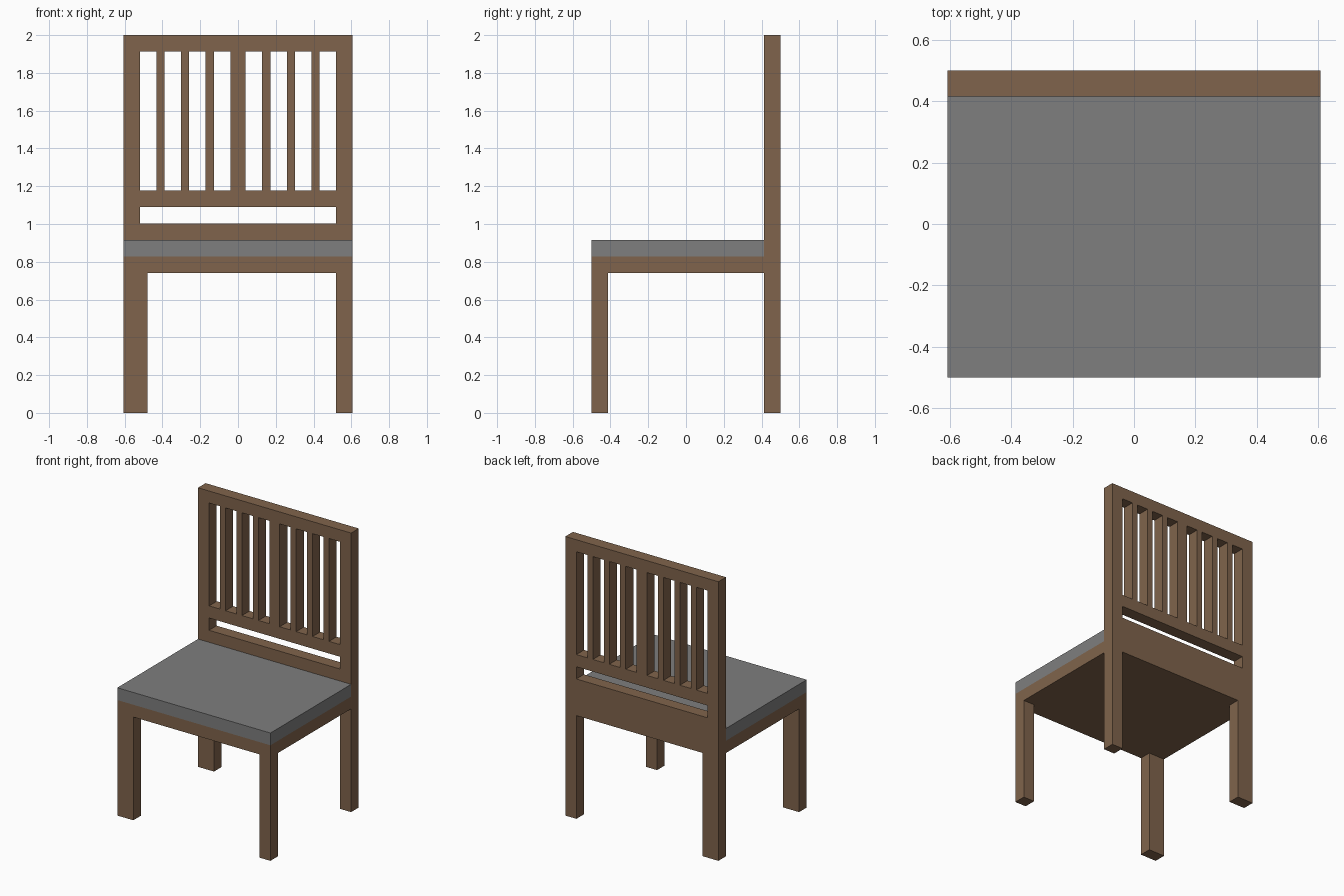
import bpy, math

if "Cube" in bpy.data.objects:
    bpy.data.objects.remove(bpy.data.objects["Cube"])

W, D = 0.607, 0.5            # half width, half depth
YB = 0.414                   # front plane of the back frame
LEFT, RIGHT = -0.48, 0.519   # inner edges of the left (wider) and right legs
OPEN = 0.52                  # half width of the back openings
Z_FRAME, Z_SEAT, Z_TOP = 0.74, 0.828, 0.916


def material(name, rgb):
    m = bpy.data.materials.new(name)
    m.diffuse_color = (*rgb, 1)
    m.use_nodes = True
    m.node_tree.nodes["Principled BSDF"].inputs["Base Color"].default_value = m.diffuse_color
    return m


wood = material("brown wood", (0.216, 0.127, 0.072))
grey = material("grey cushion", (0.21, 0.21, 0.21))


def box(name, x, y, z, mat):
    bpy.ops.mesh.primitive_cube_add(size=1, location=[(a + b) / 2 for a, b in (x, y, z)])
    o = bpy.context.object
    o.name = name
    o.scale = [b - a for a, b in (x, y, z)]
    bpy.ops.object.transform_apply(location=False, rotation=False, scale=True)
    o.data.materials.append(mat)
    return o


def rect(x0, x1, z0, z1):
    return [(x0, z0), (x1, z0), (x1, z1), (x0, z1)]


def plate(name, outlines, y0, y1, mat):
    """Extruded front-view profile; outlines inside the first become holes."""
    c = bpy.data.curves.new(name, 'CURVE')
    c.dimensions, c.fill_mode, c.extrude = '2D', 'BOTH', (y1 - y0) / 2
    for pts in outlines:
        s = c.splines.new('POLY')
        s.points.add(len(pts) - 1)
        for p, (x, z) in zip(s.points, pts):
            p.co = (x, z, 0, 1)
        s.use_cyclic_u = True
    o = bpy.data.objects.new(name, c)
    bpy.context.collection.objects.link(o)
    o.location.y = (y0 + y1) / 2
    o.rotation_euler.x = math.pi / 2
    bpy.ops.object.select_all(action='DESELECT')
    o.select_set(True)
    bpy.context.view_layer.objects.active = o
    bpy.ops.object.convert(target='MESH')
    o = bpy.context.object
    o.data.materials.clear()
    o.data.materials.append(mat)
    for p in o.data.polygons:
        p.use_smooth = False
    return o


# Back frame: posts, rear legs and rails in one piece, with slat gaps
outer = [(-W, 0), (LEFT, 0), (LEFT, Z_FRAME), (RIGHT, Z_FRAME),
         (RIGHT, 0), (W, 0), (W, 2), (-W, 2)]
holes = [rect(-OPEN, OPEN, 1.002, 1.09)]
gap, slat, mid = 0.0868, 0.0436, 0.041
for i in range(4):
    a = mid + i * (gap + slat)
    holes += [rect(a, a + gap, 1.177, 1.914), rect(-a - gap, -a, 1.177, 1.914)]
plate("back_frame", [outer] + holes, YB, D, wood)

# Seat base and cushion
box("seat_base", (-W, W), (-D, YB), (Z_FRAME, Z_SEAT), wood)
box("seat_cushion", (-W, W), (-D, YB), (Z_SEAT, Z_TOP), grey)

# Front legs
for name, x in (("front_leg_left", (-W, LEFT)), ("front_leg_right", (RIGHT, W))):
    box(name, x, (-D, -0.414), (0, Z_FRAME), wood)
